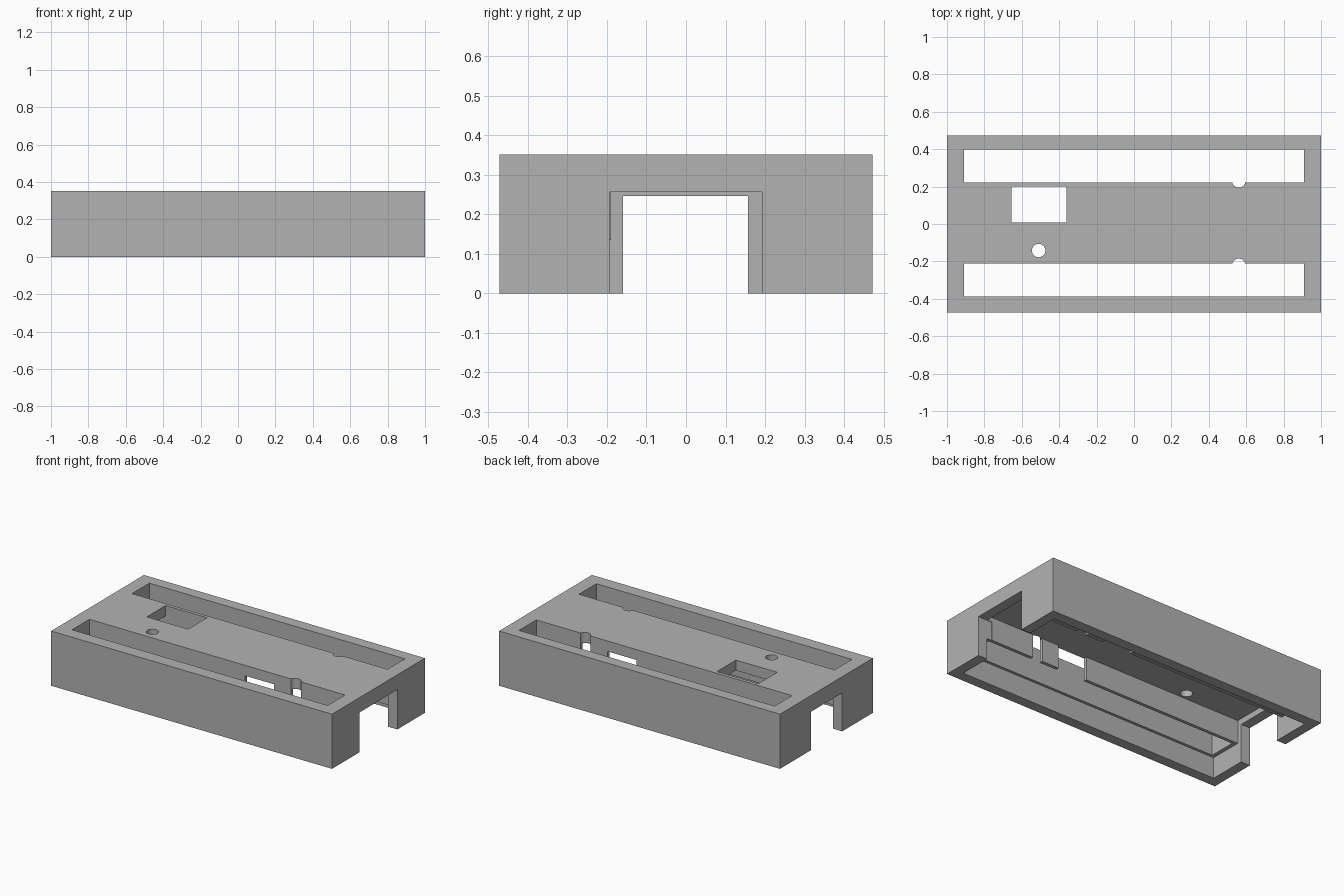
import bpy
import bmesh
from mathutils import Matrix, Vector

if "Cube" in bpy.data.objects:
    bpy.data.objects.remove(bpy.data.objects["Cube"])

HEIGHT = 0.352
CEILING = 0.285      # underside of the top plate
SHELF = 0.135        # lower edge of the channel walls
BELOW, ABOVE = -0.1, 0.5

grey = bpy.data.materials.new("plain_grey")
grey.use_nodes = True
grey.diffuse_color = (0.45, 0.45, 0.45, 1)
grey.node_tree.nodes["Principled BSDF"].inputs["Base Color"].default_value = (0.45, 0.45, 0.45, 1)


def finish(name, bm):
    mesh = bpy.data.meshes.new(name)
    bm.to_mesh(mesh)
    bm.free()
    mesh.materials.append(grey)
    obj = bpy.data.objects.new(name, mesh)
    bpy.context.collection.objects.link(obj)
    return obj


def box(name, xs, ys, zs):
    bm = bmesh.new()
    spans = (xs, ys, zs)
    centre = Vector([(a + b) / 2 for a, b in spans])
    size = Vector([b - a for a, b in spans])
    bmesh.ops.create_cube(bm, size=1, matrix=Matrix.Translation(centre) @ Matrix.Diagonal(size).to_4x4())
    return finish(name, bm)


def peg(name, x, y, radius):
    bm = bmesh.new()
    bmesh.ops.create_cone(bm, cap_ends=True, segments=40, radius1=radius, radius2=radius,
                          depth=ABOVE - BELOW, matrix=Matrix.Translation((x, y, (ABOVE + BELOW) / 2)))
    return finish(name, bm)


case = box("case_shell", (-1, 1), (-0.472, 0.472), (0, HEIGHT))

# Hollow underside and central channel
cutters = [
    box("lower_cavity", (-0.935, 0.935), (-0.405, 0.405), (BELOW, SHELF)),
    box("channel", (-0.935, 0.935), (-0.19, 0.2), (BELOW, CEILING)),
    # Openings in the two ends
    box("left_opening", (0.9, 1.1), (-0.194, 0.192), (BELOW, 0.256)),
    box("right_opening", (-1.1, -0.9), (-0.16, 0.157), (BELOW, 0.247)),
    # Window and round hole in the top plate
    box("window", (-0.655, -0.361), (0.008, 0.2), (0.2, ABOVE)),
    peg("round_hole", -0.51, -0.142, 0.036),
]

# Long slots with their notches and the gaps in the channel walls
for side, slot, wall, notch_y in (
    ("back", (0.222, 0.398), (0.18, 0.25), 0.231),
    ("front", (-0.388, -0.211), (-0.24, -0.17), -0.221),
):
    cutters += [
        box(side + "_slot", (-0.91, 0.91), slot, (0.05, ABOVE)),
        box(side + "_wide_gap", (0.197, 0.403), wall, (BELOW, CEILING)),
        box(side + "_narrow_gap", (0.525, 0.596), wall, (BELOW, CEILING)),
        peg(side + "_notch", 0.56, notch_y, 0.036),
    ]

# Cut everything out of the shell
for cutter in cutters:
    cutter.hide_render = True
    mod = case.modifiers.new(cutter.name, "BOOLEAN")
    mod.operation = "DIFFERENCE"
    mod.solver = "EXACT"
    mod.object = cutter

bpy.context.view_layer.update()
evaluated = case.evaluated_get(bpy.context.evaluated_depsgraph_get())
result = bpy.data.meshes.new_from_object(evaluated)
case.modifiers.clear()
case.data = result
for cutter in cutters:
    bpy.data.objects.remove(cutter)

# Smooth the round cuts, keep the edges sharp
bpy.ops.object.select_all(action="DESELECT")
case.select_set(True)
bpy.context.view_layer.objects.active = case
bpy.ops.object.shade_smooth_by_angle()
